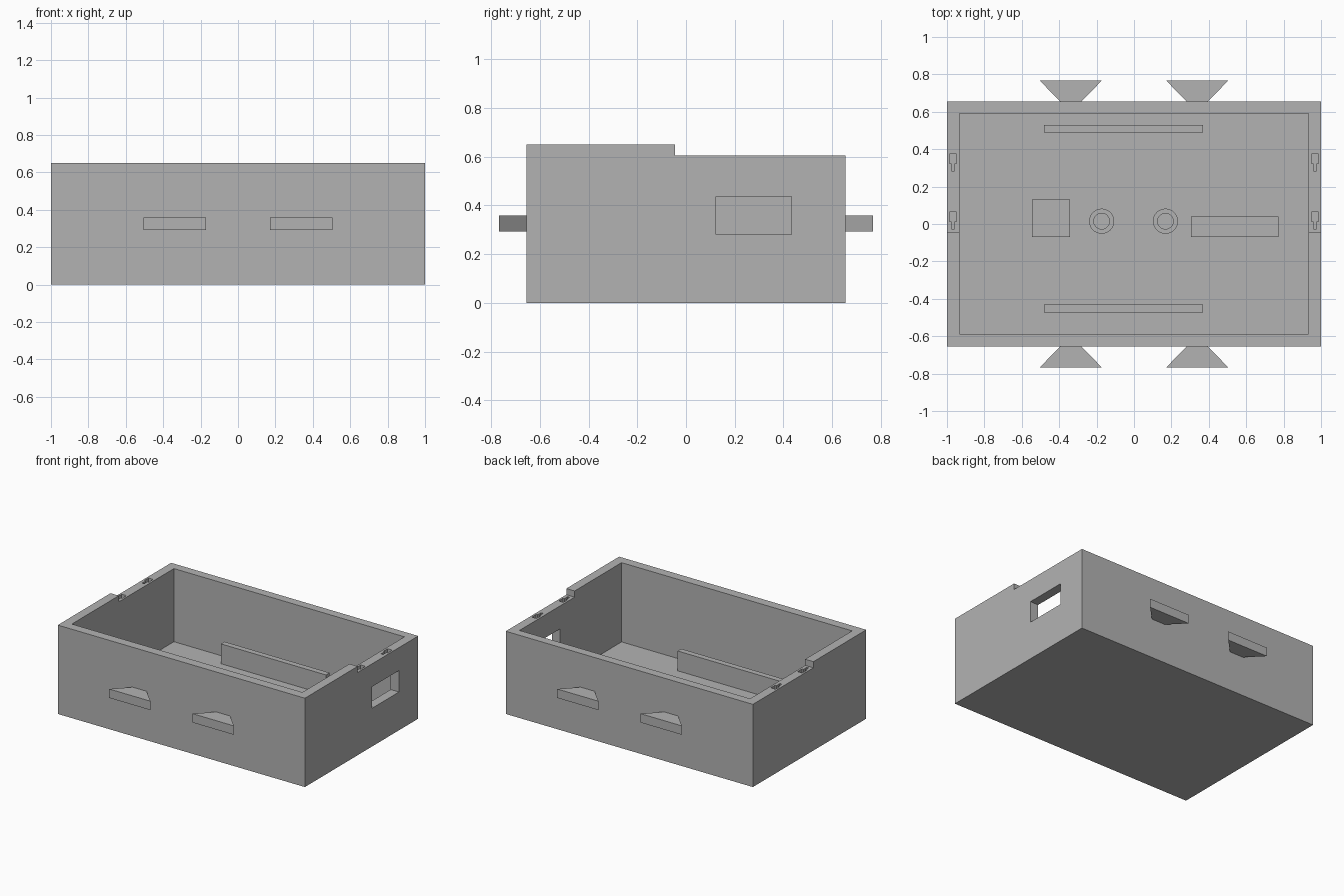
import bpy, bmesh
from mathutils import Vector

if "Cube" in bpy.data.objects:
    bpy.data.objects.remove(bpy.data.objects["Cube"], do_unlink=True)

grey = bpy.data.materials.new("light grey plastic")
grey.use_nodes = True
COLOR = (0.45, 0.45, 0.45, 1)
grey.diffuse_color = COLOR
grey.node_tree.nodes["Principled BSDF"].inputs["Base Color"].default_value = COLOR


def prism(name, points, sweep):
    """Extrude a flat polygon of 3D points along the sweep vector."""
    bm = bmesh.new()
    face = bm.faces.new([bm.verts.new(p) for p in points])
    new = bmesh.ops.extrude_face_region(bm, geom=[face])["geom"]
    bmesh.ops.translate(bm, vec=Vector(sweep),
                        verts=[v for v in new if isinstance(v, bmesh.types.BMVert)])
    bmesh.ops.recalc_face_normals(bm, faces=bm.faces)
    mesh = bpy.data.meshes.new(name)
    bm.to_mesh(mesh)
    bm.free()
    mesh.materials.append(grey)
    obj = bpy.data.objects.new(name, mesh)
    bpy.context.collection.objects.link(obj)
    return obj


def box(name, x0, x1, y0, y1, z0, z1):
    return prism(name, [(x0, y0, z0), (x1, y0, z0), (x1, y1, z0), (x0, y1, z0)],
                 (0, 0, z1 - z0))


def cut(target, cutter):
    mod = target.modifiers.new(cutter.name, "BOOLEAN")
    mod.operation = "DIFFERENCE"
    mod.solver = "EXACT"
    mod.object = cutter
    cutter.hide_render = True
    cutter.hide_set(True)
    cutter.display_type = "WIRE"


HALF_Y, FLOOR, STEP_Y, LOW, HIGH = 0.655, 0.07, -0.045, 0.605, 0.65

# Case: stepped side profile swept across the width, then hollowed
profile = [(-HALF_Y, 0), (HALF_Y, 0), (HALF_Y, LOW),
           (STEP_Y, LOW), (STEP_Y, HIGH), (-HALF_Y, HIGH)]
case = prism("case", [(-1, y, z) for y, z in profile], (2, 0, 0))
cut(case, box("cavity_cutter", -0.933, 0.933, -0.588, 0.592, FLOOR, 1))
cut(case, box("window_cutter", 0.85, 1.1, 0.123, 0.433, 0.28, 0.437))

# Keyhole pockets in the lowered rim
for side in (-1, 1):
    for y in (0.018, 0.328):
        outline = [(-0.008, -0.045), (0.008, -0.045), (0.008, -0.005), (0.019, -0.005),
                   (0.019, 0.046), (-0.019, 0.046), (-0.019, -0.005), (-0.008, -0.005)]
        cut(case, prism("keyhole_cutter",
                        [(side * 0.967 + dx, y + dy, LOW - 0.07) for dx, dy in outline],
                        (0, 0, 0.2)))

# Dovetail tabs on the front and back walls
for end, label in ((-1, "front"), (1, "back")):
    for x, hand in ((-0.338, "right"), (0.338, "left")):
        trapezoid = [(-0.055, HALF_Y - 0.002), (0.055, HALF_Y - 0.002),
                     (0.167, 0.768), (-0.167, 0.768)]
        prism(f"{label}_{hand}_dovetail",
              [(x + dx, end * y, 0.293) for dx, y in trapezoid], (0, 0, 0.065))

# Rails and blocks standing on the floor
BASE = FLOOR - 0.005
box("front_rail", -0.48, 0.37, -0.472, -0.43, BASE, 0.215)
box("back_rail", -0.48, 0.37, 0.488, 0.53, BASE, 0.215)
box("square_block", -0.545, -0.342, -0.07, 0.13, BASE, 0.17)
box("long_block", 0.305, 0.772, -0.07, 0.04, BASE, 0.17)


# Hollow round posts
def cylinder(name, x, y, radius, z0, z1):
    bpy.ops.mesh.primitive_cylinder_add(vertices=48, radius=radius, depth=z1 - z0,
                                        location=(x, y, (z0 + z1) / 2))
    obj = bpy.context.object
    obj.name = name
    obj.data.materials.append(grey)
    return obj


for x, hand in ((-0.173, "right"), (0.168, "left")):
    post = cylinder(f"{hand}_post", x, 0.015, 0.067, BASE, 0.17)
    bpy.ops.object.shade_smooth_by_angle()
    cut(post, cylinder(f"{hand}_post_cutter", x, 0.015, 0.042, FLOOR, 0.3))
